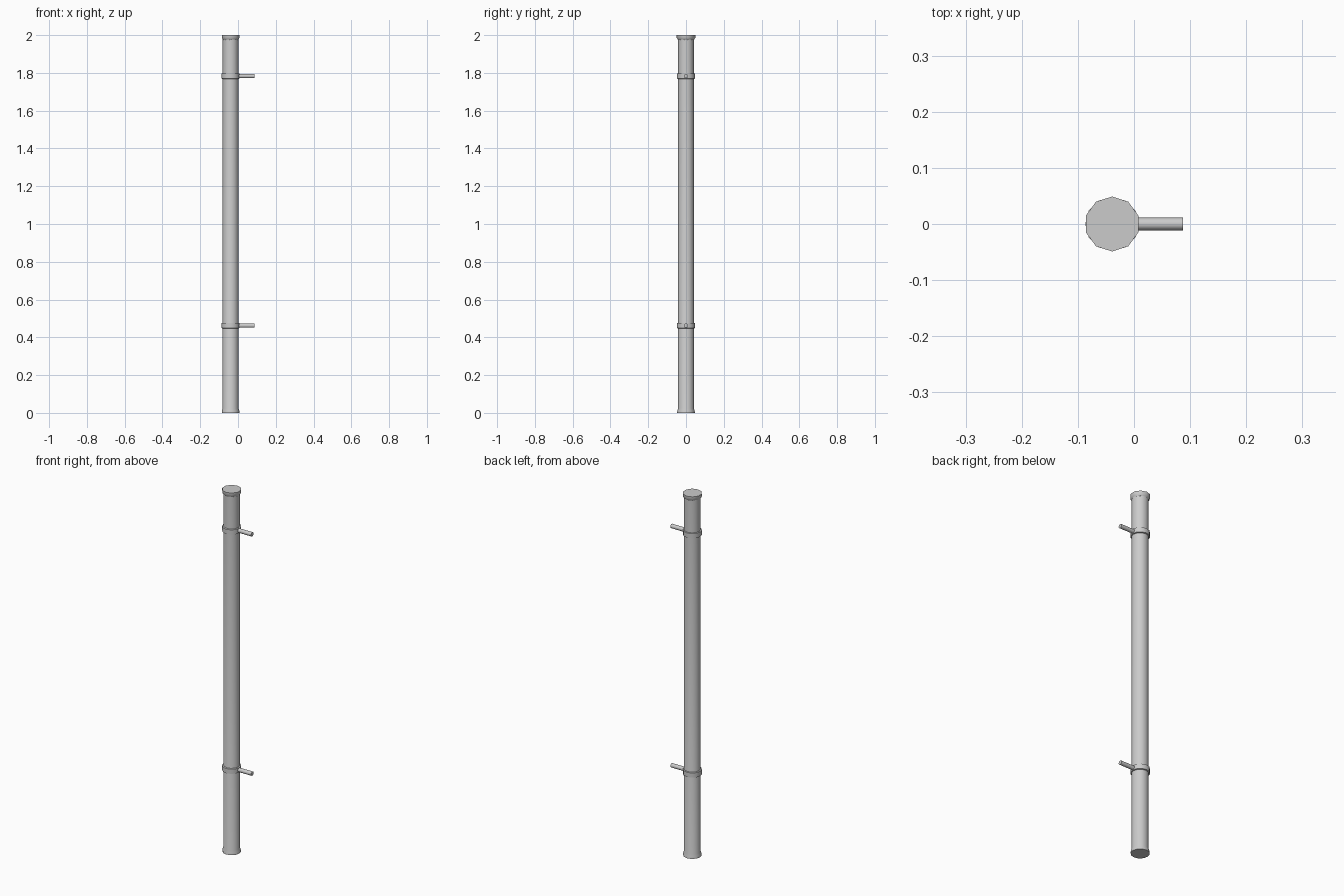
import bpy, bmesh
from math import pi, cos, sin

if "Cube" in bpy.data.objects:
    bpy.data.objects.remove(bpy.data.objects["Cube"])

CX = -0.039  # axis of the pole


def finish(bm, name):
    bmesh.ops.recalc_face_normals(bm, faces=bm.faces)
    me = bpy.data.meshes.new(name)
    bm.to_mesh(me)
    bm.free()
    ob = bpy.data.objects.new(name, me)
    bpy.context.collection.objects.link(ob)
    bpy.ops.object.select_all(action='DESELECT')
    ob.select_set(True)
    bpy.context.view_layer.objects.active = ob
    bpy.ops.object.shade_smooth_by_angle(angle=0.9)
    return ob


def lathe(name, profile, sides, turn=0.0):
    """Closed solid of revolution about the pole axis, profile of (radius, z)."""
    bm = bmesh.new()
    rings = [[bm.verts.new((CX + r * cos(turn + 2 * pi * i / sides),
                            r * sin(turn + 2 * pi * i / sides), z))
              for i in range(sides)] for r, z in profile]
    for a, b in zip(rings, rings[1:]):
        for i in range(sides):
            j = (i + 1) % sides
            bm.faces.new((a[i], a[j], b[j], b[i]))
    bm.faces.new(rings[0])
    bm.faces.new(rings[-1])
    return finish(bm, name)


# Tall tube with a slightly flared foot
lathe("pole", [(0.047, 0), (0.046, 0.012), (0.042, 0.024), (0.042, 1.985)], 12)

# End cap
lathe("top_cap", [(0.042, 1.975), (0.049, 1.985), (0.049, 2.0)], 10, pi / 10)

# Clamp bands, each with a mounting pin pointing to +x
for label, z in (("lower", 0.462), ("upper", 1.783)):
    lathe(label + "_band", [(0.042, z - 0.015), (0.048, z - 0.013),
                            (0.048, z + 0.013), (0.042, z + 0.015)], 12)
    bpy.ops.mesh.primitive_cylinder_add(vertices=10, radius=0.0115, depth=0.087,
                                        location=(0.0440, 0, z),
                                        rotation=(0, pi / 2, 0))
    pin = bpy.context.object
    pin.name = label + "_mounting_pin"
    bpy.ops.object.shade_smooth_by_angle(angle=0.9)
